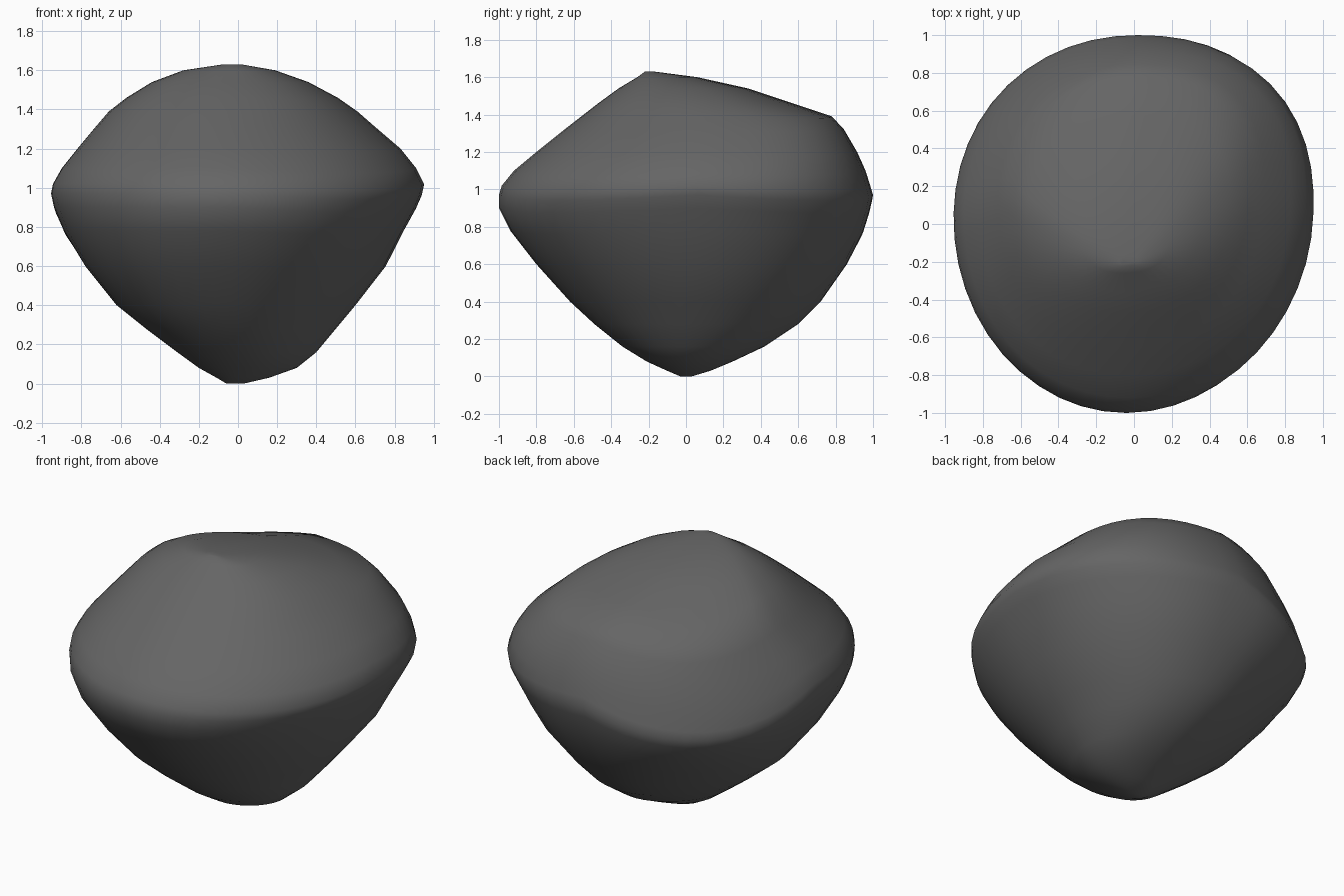
import bpy, bmesh, math

if "Cube" in bpy.data.objects:
    bpy.data.objects.remove(bpy.data.objects["Cube"])

# Contour levels of the boulder: height, left x, right x, front y, back y
LEVELS = [
    (0.00, -.06, .03, -.03, .03), (0.03, -.11, .16, -.10, .13),
    (0.08, -.20, .30, -.21, .25), (0.16, -.31, .40, -.34, .42),
    (0.28, -.47, .50, -.49, .60), (0.40, -.62, .60, -.62, .72),
    (0.60, -.78, .755, -.80, .86), (0.78, -.89, .845, -.94, .95),
    (0.90, -.94, .91, -1.0, .985), (0.97, -.955, .94, -1.0, 1.0),
    (1.02, -.945, .95, -.985, .985), (1.10, -.90, .91, -.92, .96),
    (1.20, -.82, .83, -.80, .915), (1.32, -.72, .69, -.65, .845),
    (1.39, -.66, .61, -.56, .78), (1.46, -.57, .51, -.47, .57),
    (1.54, -.44, .36, -.36, .33), (1.60, -.28, .19, -.26, .06),
    (1.63, -.08, .02, -.22, -.17),
]
SEGMENTS = 48

# Per quadrant (right?, back?): superellipse exponent at the foot, girth and
# crown, and how far the girth sags there
QUADRANTS = {
    (True, False): (1.9, 1.95, 2.2, 0.03),
    (False, False): (2.2, 1.98, 2.2, 0.0),
    (True, True): (2.1, 2.2, 2.6, 0.03),
    (False, True): (1.75, 2.1, 2.1, 0.14),
}


def quadrant_shape(c, s, z):
    foot, girth, crown, sag = QUADRANTS[(c > 0, s > 0)]
    if z < 0.95:
        f = min((0.95 - z) / 0.5, 1)
        n = girth + (foot - girth) * f
    else:
        f = min((z - 0.95) / 0.4, 1)
        n = girth + (crown - girth) * f
    drop = sag * abs(2 * c * s) * max(0, 1 - abs(z - 1) / 0.6)
    return n, drop


def contour(bm, level):
    z, left, right, front, back = level
    a, half_depth = (right - left) / 2, (back - front) / 2
    # The widest line lies a little behind the middle from the girth upwards
    shift = 0.06 * half_depth * min(max((z - 0.3) / 0.6, 0), 1)
    cx, cy = (left + right) / 2, (front + back) / 2 + shift
    ring = []
    for i in range(SEGMENTS):
        t = 2 * math.pi * i / SEGMENTS
        c, s = math.cos(t), math.sin(t)
        n, drop = quadrant_shape(c, s, z)
        r = (abs(c) ** n + abs(s) ** n) ** (-1 / n)
        b = half_depth - shift if s > 0 else half_depth + shift
        ring.append(bm.verts.new((cx + a * r * c + 0.03 * a * r * s,
                                  cy + b * r * s, z - drop)))
    return ring


# Boulder: loft the contours and cap both ends
bm = bmesh.new()
rings = [contour(bm, level) for level in LEVELS]
for lower, upper in zip(rings, rings[1:]):
    for i in range(SEGMENTS):
        j = (i + 1) % SEGMENTS
        bm.faces.new((lower[i], lower[j], upper[j], upper[i]))
bm.faces.new(rings[0][::-1])
bm.faces.new(rings[-1])
bmesh.ops.recalc_face_normals(bm, faces=bm.faces[:])
mesh = bpy.data.meshes.new("boulder")
bm.to_mesh(mesh)
bm.free()

boulder = bpy.data.objects.new("boulder", mesh)
bpy.context.collection.objects.link(boulder)

# Dark grey stone
stone = bpy.data.materials.new("dark grey stone")
stone.diffuse_color = (0.13, 0.13, 0.13, 1)
stone.use_nodes = True
stone.node_tree.nodes["Principled BSDF"].inputs["Base Color"].default_value = stone.diffuse_color
mesh.materials.append(stone)

bpy.context.view_layer.objects.active = boulder
boulder.select_set(True)
bpy.ops.object.shade_smooth_by_angle(angle=math.radians(60))
